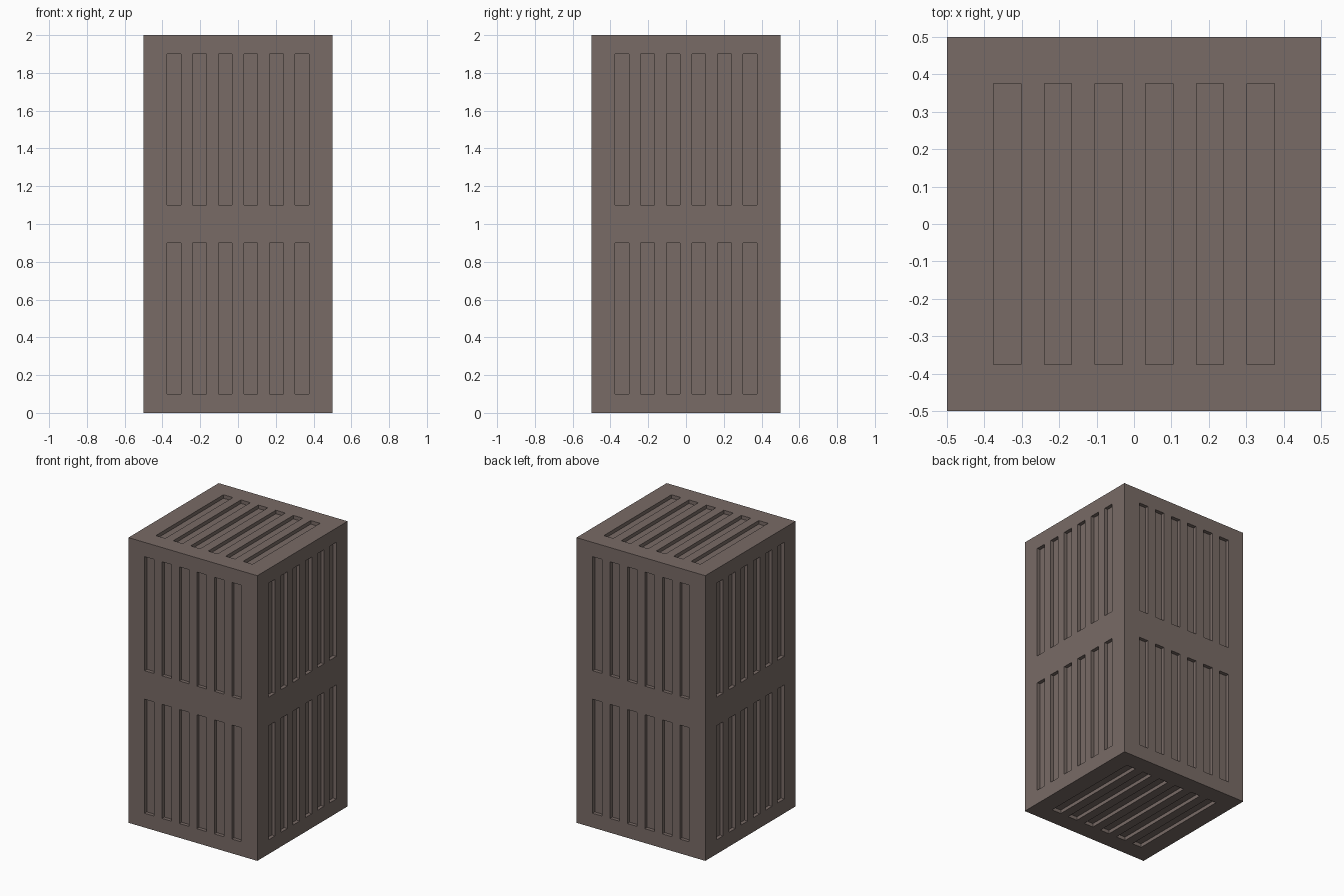
import bpy, bmesh
from mathutils import Matrix, Vector

if "Cube" in bpy.data.objects:
    bpy.data.objects.remove(bpy.data.objects["Cube"])

SLOT_W, DEPTH = 0.073, 0.025
PITCH = (0.75 - SLOT_W) / 5
OFFSETS = [(i - 2.5) * PITCH for i in range(6)]


def add_box(bm, center, size):
    m = Matrix.Translation(center) @ Matrix.Diagonal((*size, 1))
    bmesh.ops.create_cube(bm, size=1, matrix=m)


def make_object(name, bm):
    mesh = bpy.data.meshes.new(name)
    bm.to_mesh(mesh)
    bm.free()
    obj = bpy.data.objects.new(name, mesh)
    bpy.context.collection.objects.link(obj)
    return obj


# Main block
bm = bmesh.new()
add_box(bm, (0, 0, 1), (1, 1, 2))
cabinet = make_object("slatted_cabinet", bm)

# Slot cutters: two rows on each side, one row on top and bottom
bm = bmesh.new()
for o in OFFSETS:
    for s in (-0.5, 0.5):
        for z in (0.5, 1.5):
            add_box(bm, (o, s, z), (SLOT_W, 2 * DEPTH, 0.8))
            add_box(bm, (s, o, z), (2 * DEPTH, SLOT_W, 0.8))
    for z in (0, 2):
        add_box(bm, (o, 0, z), (SLOT_W, 0.75, 2 * DEPTH))
cutter = make_object("slot_cutters", bm)
cutter.hide_render = True

# Cut the recessed slots
mod = cabinet.modifiers.new("slots", 'BOOLEAN')
mod.operation = 'DIFFERENCE'
mod.solver = 'EXACT'
mod.object = cutter
bpy.context.view_layer.objects.active = cabinet
cabinet.select_set(True)
bpy.ops.object.modifier_apply(modifier=mod.name)
bpy.data.objects.remove(cutter)

# Brown-grey finish
mat = bpy.data.materials.new("brown_grey")
mat.diffuse_color = (0.19, 0.147, 0.133, 1)
mat.use_nodes = True
mat.node_tree.nodes["Principled BSDF"].inputs["Base Color"].default_value = mat.diffuse_color
cabinet.data.materials.clear()
cabinet.data.materials.append(mat)
